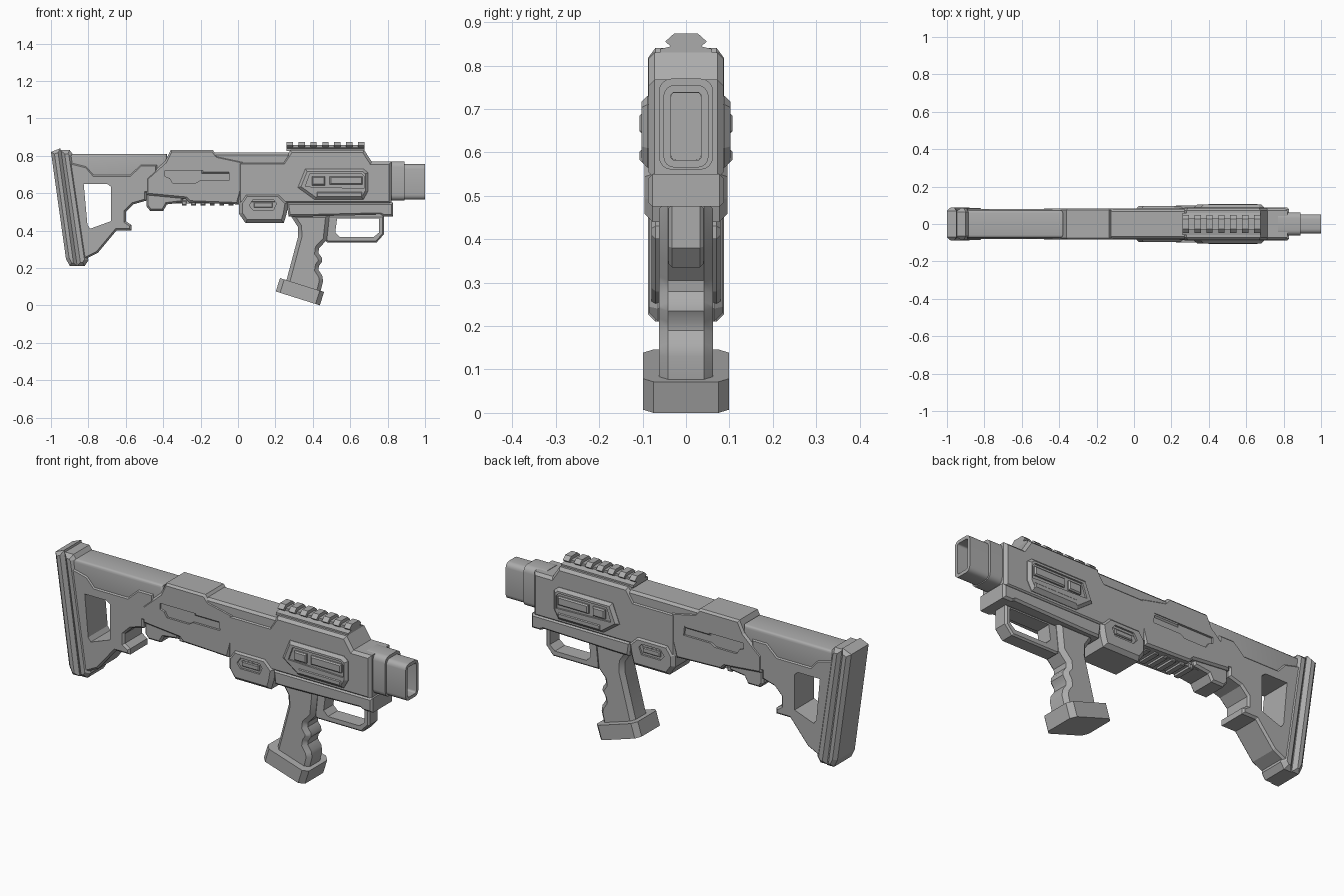
import bpy
import bmesh
from math import radians
from mathutils import Matrix, Vector

default_cube = bpy.data.objects.get("Cube")
if default_cube:
    bpy.data.objects.remove(default_cube, do_unlink=True)

# One matte grey for the whole model
grey = bpy.data.materials.new("matte_grey")
grey.use_nodes = True
colour = (.41, .41, .41, 1)
grey.diffuse_color = colour
grey.node_tree.nodes["Principled BSDF"].inputs["Base Color"].default_value = colour


def finish(name, bm, smooth=False):
    """Turn a bmesh into a named, coloured object."""
    bmesh.ops.recalc_face_normals(bm, faces=bm.faces[:])
    mesh = bpy.data.meshes.new(name)
    bm.to_mesh(mesh)
    bm.free()
    mesh.materials.append(grey)
    obj = bpy.data.objects.new(name, mesh)
    bpy.context.collection.objects.link(obj)
    if smooth:
        bpy.ops.object.select_all(action='DESELECT')
        obj.select_set(True)
        bpy.context.view_layer.objects.active = obj
        bpy.ops.object.shade_smooth_by_angle(angle=radians(35))
    return obj


def prism(name, outline, low, high, bevel=0, segments=1, axis='y', smooth=False):
    """Extrude an outline along an axis and chamfer the rims of both caps."""
    bm = bmesh.new()

    def place(p, depth):
        return (p[0], depth, p[1]) if axis == 'y' else (depth, p[0], p[1])

    rings = [[bm.verts.new(place(p, d)) for p in outline] for d in (low, high)]
    caps = [bm.faces.new(ring) for ring in rings]
    count = len(outline)
    for i in range(count):
        j = (i + 1) % count
        bm.faces.new((rings[0][i], rings[0][j], rings[1][j], rings[1][i]))
    bmesh.ops.recalc_face_normals(bm, faces=bm.faces[:])
    if bevel:
        rims = [edge for cap in caps for edge in cap.edges]
        bmesh.ops.bevel(bm, geom=rims, offset=bevel, segments=segments,
                        profile=.5, affect='EDGES', clamp_overlap=True)
    return finish(name, bm, smooth)


def slab(name, outline, half, bevel=0, **options):
    """A prism centred across the width of the model."""
    return prism(name, outline, -half, half, bevel, **options)


def rectangle(left, right, bottom, top):
    return [(left, bottom), (right, bottom), (right, top), (left, top)]


def cut(obj, outline, low, high):
    """Cut a prism-shaped opening out of an object."""
    cutter = prism("cutter", outline, low, high)
    cutter.hide_render = True
    modifier = obj.modifiers.new("opening", 'BOOLEAN')
    modifier.operation = 'DIFFERENCE'
    modifier.solver = 'EXACT'
    modifier.object = cutter
    bpy.ops.object.select_all(action='DESELECT')
    obj.select_set(True)
    bpy.context.view_layer.objects.active = obj
    bpy.ops.object.modifier_apply(modifier=modifier.name)
    bpy.data.objects.remove(cutter, do_unlink=True)


def block(name, centre, size, axis, bevel, segments=1, tilt=0, wall=0, smooth=False):
    """A box with its edges along one axis rounded, optionally bored from +x."""
    bm = bmesh.new()
    bmesh.ops.create_cube(bm, size=1)
    bmesh.ops.scale(bm, vec=size, verts=bm.verts[:])
    others = [k for k in range(3) if k != axis]
    edges = [e for e in bm.edges
             if all(abs(e.verts[0].co[k] - e.verts[1].co[k]) < .001 for k in others)]
    bmesh.ops.bevel(bm, geom=edges, offset=bevel, segments=segments,
                    profile=.5, affect='EDGES')
    if wall:
        mouth = max(bm.faces, key=lambda f: f.calc_center_median().x)
        bmesh.ops.inset_region(bm, faces=[mouth], thickness=wall)
        bmesh.ops.inset_region(bm, faces=[mouth], thickness=.001, depth=-.09)
    turn = Matrix.Rotation(radians(tilt), 4, 'Y')
    bm.transform(Matrix.Translation(Vector(centre)) @ turn)
    return finish(name, bm, smooth)


# Shoulder stock: pad, top tube and open frame
slab("butt_pad", [(-1, .82), (-.95, .84), (-.945, .82), (-.86, .21), (-.9, .21),
                  (-.92, .25)], .088, .025)
slab("butt_plate", [(-.95, .83), (-.9, .83), (-.885, .81), (-.8, .24), (-.82, .21),
                    (-.86, .21)], .085, .02)
slab("stock_tube", rectangle(-.92, -.38, .66, .81), .074, .015,
     segments=3, smooth=True)
stock_frame = slab("stock_frame", [
    (-.91, .77), (-.81, .745), (-.77, .7), (-.58, .7), (-.52, .755), (-.43, .755),
    (-.43, .6), (-.49, .6), (-.49, .56), (-.56, .54), (-.6, .5), (-.6, .45),
    (-.57, .43), (-.57, .4), (-.65, .4), (-.75, .28), (-.83, .24)], .08, .01)
cut(stock_frame, [(-.825, .65), (-.7, .65), (-.68, .635), (-.68, .45),
                  (-.79, .41), (-.805, .43)], -.2, .2)
tube_slot = [(-.83, .65), (-.7, .65), (-.68, .635), (-.68, .6), (-.83, .6)]
cut(bpy.data.objects["stock_tube"], tube_slot, -.2, .2)

# Rear body with a recessed slot on each side
rear_body = slab("rear_body", [
    (-.49, .68), (-.39, .77), (-.36, .83), (-.135, .83), (-.11, .8), (.03, .77),
    (.03, .65), (0, .54), (-.26, .55), (-.28, .57), (-.49, .59)], .084, .01)
slot = [(-.39, .72), (-.05, .72), (-.045, .67), (-.2, .67), (-.225, .655),
        (-.35, .655), (-.365, .68), (-.39, .69)]
for low, high in ((-.2, -.073), (.073, .2)):
    cut(rear_body, slot, low, high)
slab("rear_foot", [(-.49, .6), (-.28, .6), (-.3, .55), (-.38, .54), (-.4, .505),
                   (-.47, .505), (-.49, .53)], .07, .01)
slab("under_bar", rectangle(-.36, .02, .545, .6), .05)
for i in range(6):
    x = -.3 + i * .05
    slab("under_rib", rectangle(x, x + .025, .535, .56), .055, .004)

# Receiver with its upper spine and lower rail
slab("receiver", [(.0, .77), (.24, .77), (.28, .83), (.675, .83), (.715, .768),
                  (.82, .768), (.82, .54), (0, .54)], .086, .014)
slab("spine", rectangle(-.2, .28, .7, .817), .08, .012)
slab("lower_rail", [(.26, .55), (.83, .55), (.83, .475), (.78, .475), (.76, .485),
                    (.34, .475), (.27, .475)], .087, .01)

# Lower block with a raised plate inside a shallow recess
lower_block = slab("lower_block", [
    (.005, .55), (.04, .6), (.22, .6), (.27, .55), (.26, .49), (.245, .44),
    (.04, .44), (.005, .49)], .095, .018)
recess = [(.06, .535), (.08, .565), (.19, .565), (.205, .545), (.19, .51), (.08, .51)]
for low, high in ((-.2, -.085), (.085, .2)):
    cut(lower_block, recess, low, high)
slab("lower_block_plate", rectangle(.085, .185, .523, .55), .093, .004)

# Raised side panels, framed and carrying small bars
panel = slab("side_panel", [(.32, .63), (.36, .73), (.67, .73), (.695, .71),
                            (.695, .61), (.67, .565), (.41, .565)], .103, .014)
inner = [(.36, .635), (.385, .705), (.66, .705), (.675, .69), (.675, .625)]
for low, high in ((-.2, -.094), (.094, .2)):
    cut(panel, inner, low, high)
for name, shape in (("side_button", rectangle(.395, .465, .642, .69)),
                    ("side_bar", rectangle(.49, .665, .645, .69)),
                    ("side_strip", rectangle(.42, .665, .577, .607))):
    slab(name, shape, .107, .006)

# Top rail with evenly spaced teeth
prism("rail_base", [(-.06, .825), (-.06, .838), (-.03, .845), (-.03, .857),
                    (.03, .857), (.03, .845), (.06, .838), (.06, .825)],
      .26, .675, axis='x')
tooth = [(-.03, .84), (-.048, .855), (-.027, .874), (.027, .874), (.048, .855),
         (.03, .84)]
for i in range(7):
    x = .26 + i * .0635
    prism("rail_tooth", tooth, x, x + .034, axis='x')

# Rounded, hollow muzzle
block("muzzle_collar", (.83, 0, .665), (.12, .125, .21), 0, .03,
      segments=4, smooth=True)
block("muzzle", (.94, 0, .66), (.12, .104, .19), 0, .026,
      segments=4, wall=.017, smooth=True)

# Trigger guard
guard = slab("trigger_guard", [(.46, .48), (.78, .48), (.78, .38), (.74, .335),
                               (.48, .335), (.45, .36)], .04, .008)
cut(guard, [(.53, .465), (.755, .465), (.755, .39), (.725, .365), (.545, .365),
            (.52, .39)], -.2, .2)

# Grip with finger waves and a wide foot
slab("grip", [(.275, .49), (.32, .42), (.322, .37), (.25, .1), (.435, .05),
              (.455, .13), (.45, .16), (.43, .19), (.433, .21), (.45, .235),
              (.448, .255), (.43, .28), (.433, .305), (.475, .35), (.49, .49)],
     .062, .02, smooth=True)
block("grip_foot", (.331, 0, .073), (.247, .198, .075), 2, .024, tilt=17.5)
